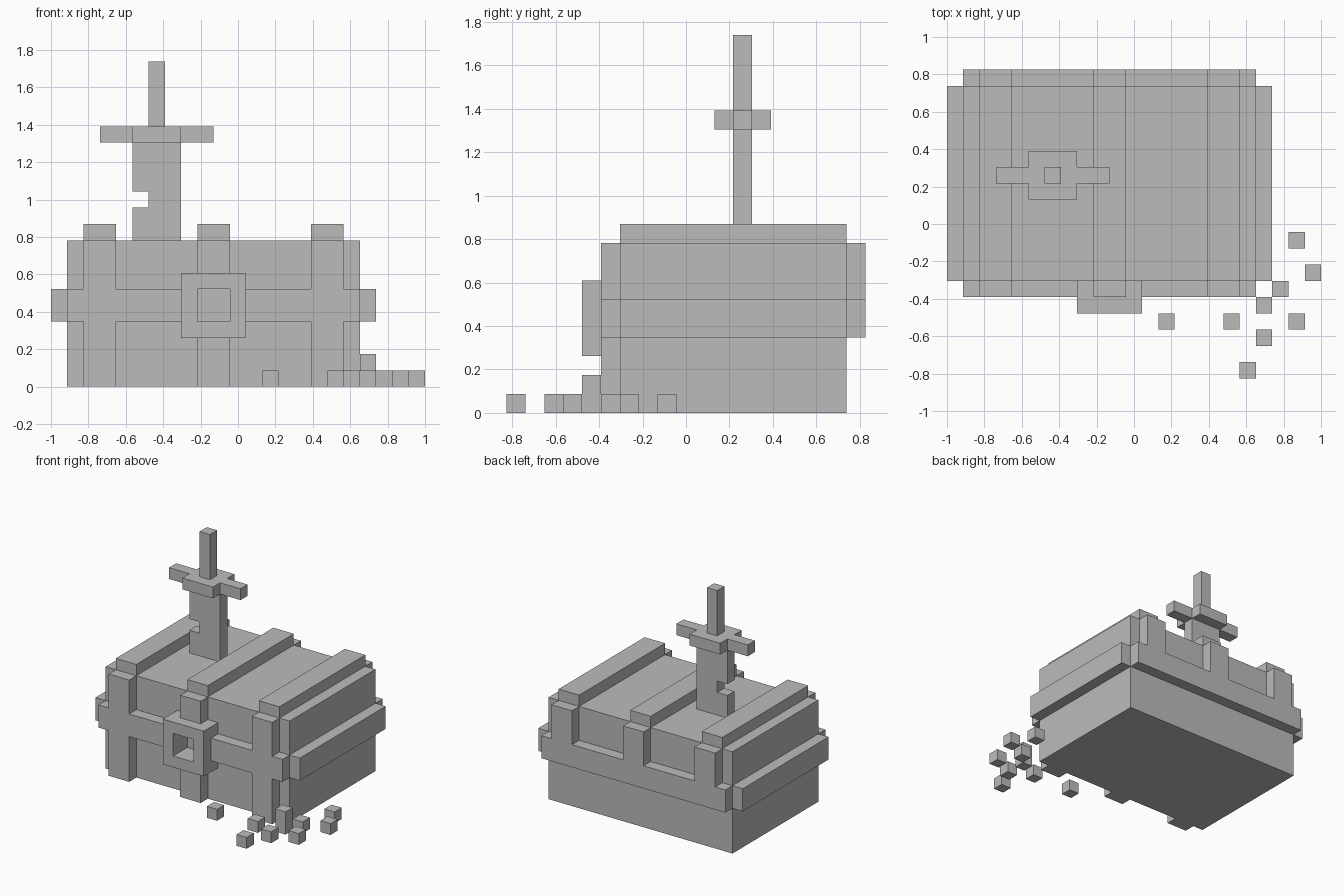
import bpy
import bmesh
from mathutils import Matrix, Vector

default_cube = bpy.data.objects.get("Cube")
if default_cube:
    bpy.data.objects.remove(default_cube, do_unlink=True)

# Everything sits on a block grid, 23 wide and 19 deep
UNIT = 2 / 23
ORIGIN = Vector((-11.5, -9.5, 0))

grey = bpy.data.materials.new("plain_grey")
grey.use_nodes = True
GREY = (0.5, 0.5, 0.5, 1)
grey.diffuse_color = GREY
grey.node_tree.nodes["Principled BSDF"].inputs["Base Color"].default_value = GREY


def blocks(name, *spans):
    """One object from boxes, each given as x, y and z ranges in grid units."""
    bm = bmesh.new()
    for span in spans:
        low, high = (Vector(corner) for corner in zip(*span))
        place = Matrix.Translation(((low + high) / 2 + ORIGIN) * UNIT)
        size = Matrix.Diagonal((high - low) * UNIT).to_4x4()
        bmesh.ops.create_cube(bm, size=1, matrix=place @ size)
    mesh = bpy.data.meshes.new(name)
    bm.to_mesh(mesh)
    bm.free()
    mesh.materials.append(grey)
    obj = bpy.data.objects.new(name, mesh)
    bpy.context.collection.objects.link(obj)
    return obj


# Chest body
BODY_X, BODY_Y = (1, 19), (6, 18)
FRONT, BACK = (5, 6), (18, 19)
RAIL_Z = (4, 6)
blocks("chest_body", (BODY_X, BODY_Y, (0, 9)))

# Rail around the chest, left open behind the lock
blocks("front_rail", ((1, 8), FRONT, RAIL_Z), ((12, 19), FRONT, RAIL_Z))
blocks("back_rail", (BODY_X, BACK, RAIL_Z))
blocks("right_rail", ((0, 1), BODY_Y, RAIL_Z))
blocks("left_rail", ((19, 20), BODY_Y, RAIL_Z))

# Straps over the lid and down the front, butting against rail or lock
for side, left_edge, gap in (("right", 2, RAIL_Z), ("middle", 9, (3, 7)), ("left", 16, RAIL_Z)):
    width = (left_edge, left_edge + 2)
    blocks(side + "_strap",
           (width, FRONT, (0, gap[0])),
           (width, FRONT, (gap[1], 9)),
           (width, BODY_Y, (9, 10)),
           (width, BACK, (6, 9)))

# Square lock plate with a keyhole
LOCK_Y = (4, 6)
blocks("lock",
       ((8, 12), LOCK_Y, (3, 4)),
       ((8, 12), LOCK_Y, (6, 7)),
       ((8, 9), LOCK_Y, RAIL_Z),
       ((11, 12), LOCK_Y, RAIL_Z))

# Sword stuck in the lid, with a chip in the blade
THIN = (12, 13)
blocks("sword_blade",
       ((5, 8), THIN, (9, 11)),
       ((6, 8), THIN, (11, 12)),
       ((5, 8), THIN, (12, 15)))
blocks("sword_guard",
       ((5, 8), (11, 14), (15, 16)),
       ((3, 5), THIN, (15, 16)),
       ((8, 10), THIN, (15, 16)))
blocks("sword_grip", ((6, 7), THIN, (16, 20)))

# Loose coins on the ground, one of them a stack of two
coins = [(13, 3, 1), (17, 3, 1), (18, 0, 1), (19, 2, 1), (19, 4, 2),
         (20, 5, 1), (21, 3, 1), (21, 8, 1), (22, 6, 1)]
for x, y, height in coins:
    blocks("coin", ((x, x + 1), (y, y + 1), (0, height)))
